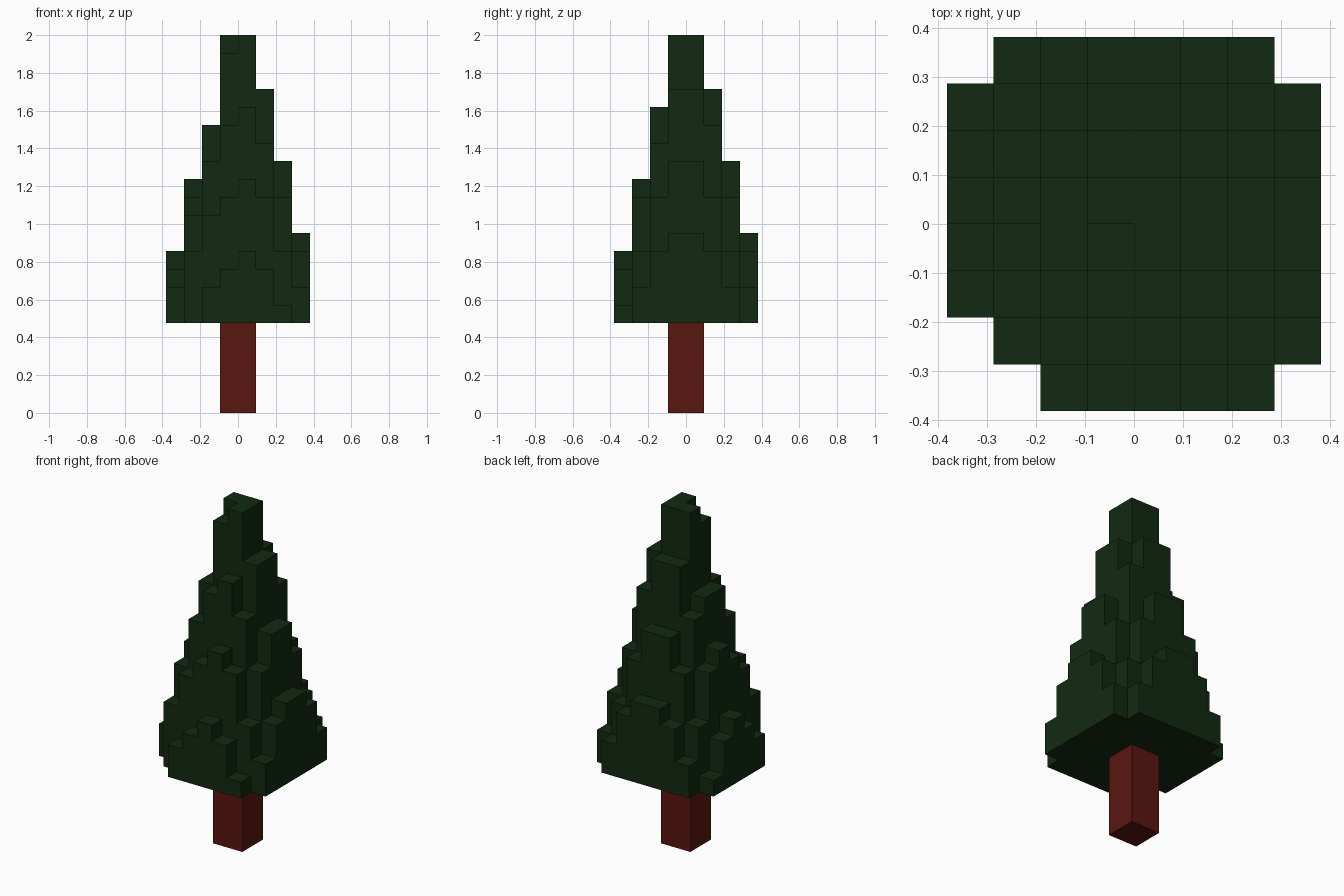
import bpy, bmesh, math
from mathutils import Vector

if "Cube" in bpy.data.objects:
    bpy.data.objects.remove(bpy.data.objects["Cube"])

V = 2 / 21          # voxel size
BASE = 5            # first foliage layer

# Top layer of each foliage column; rows run front to back, columns left to right
TOPS = ["0 0 7 8 9 8 6 0",
        "0 9 11 12 13 12 9 7",
        "7 11 14 16 17 15 12 9",
        "8 12 16 20 21 18 14 10",
        "9 13 16 21 21 18 14 10",
        "8 12 15 18 18 16 12 9",
        "6 9 12 14 14 12 9 7",
        "0 7 9 10 10 9 7 0"]


def material(name, rgb):
    m = bpy.data.materials.new(name)
    m.diffuse_color = (*rgb, 1)
    m.use_nodes = True
    m.node_tree.nodes["Principled BSDF"].inputs["Base Color"].default_value = m.diffuse_color
    return m


def voxel_object(name, cells, mat):
    """Weld the exposed faces of a set of voxels into one clean mesh."""
    bm = bmesh.new()
    verts = {}

    def vert(p):
        key = tuple(round(c) for c in p)
        if key not in verts:
            verts[key] = bm.verts.new(((key[0] - 4) * V, (key[1] - 4) * V, key[2] * V))
        return verts[key]

    for c in cells:
        for axis in range(3):
            for side in (0, 1):
                n = list(c)
                n[axis] += 2 * side - 1
                if tuple(n) in cells:
                    continue
                o, u, w = Vector(c), Vector((0, 0, 0)), Vector((0, 0, 0))
                o[axis] += side
                u[(axis + 1) % 3] = 1
                w[(axis + 2) % 3] = 1
                loop = [o, o + u, o + u + w, o + w]
                bm.faces.new([vert(p) for p in (loop if side else loop[::-1])])
    # Merge coplanar voxel faces
    bmesh.ops.dissolve_limit(bm, angle_limit=math.radians(1),
                             verts=bm.verts[:], edges=bm.edges[:])
    mesh = bpy.data.meshes.new(name)
    bm.to_mesh(mesh)
    bm.free()
    mesh.materials.append(mat)
    obj = bpy.data.objects.new(name, mesh)
    bpy.context.collection.objects.link(obj)
    return obj


# Foliage: stepped cone of voxel columns
foliage = {(i, j, k) for j, row in enumerate(TOPS)
           for i, top in enumerate(map(int, row.split()))
           for k in range(BASE, top)}
voxel_object("foliage", foliage, material("dark_green", (0.006, 0.022, 0.006)))

# Trunk: square post
trunk = {(i, j, k) for i in (3, 4) for j in (3, 4) for k in range(BASE)}
voxel_object("trunk", trunk, material("red_brown", (0.1, 0.008, 0.005)))
